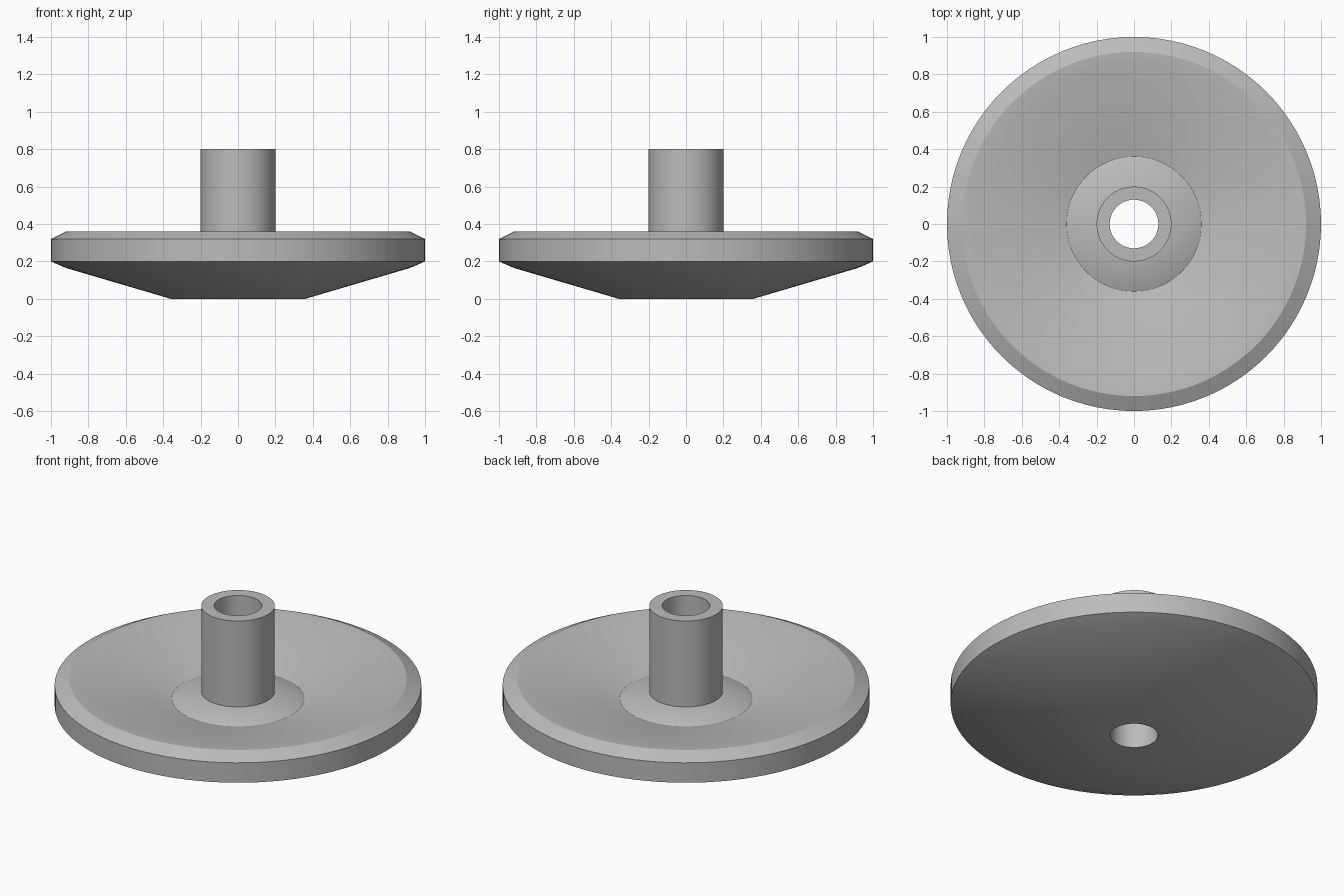
import bpy
import math

cube = bpy.data.objects.get("Cube")
if cube:
    bpy.data.objects.remove(cube, do_unlink=True)

SEGMENTS = 96

grey = bpy.data.materials.new("plain grey")
grey.use_nodes = True
colour = (0.5, 0.5, 0.5, 1)
grey.diffuse_color = colour
grey.node_tree.nodes["Principled BSDF"].inputs["Base Color"].default_value = colour


def lathe(name, profile):
    """Spin a closed (radius, height) profile around the z axis."""
    count = len(profile)
    verts, faces = [], []
    for s in range(SEGMENTS):
        a = 2 * math.pi * s / SEGMENTS
        verts += [(r * math.cos(a), r * math.sin(a), z) for r, z in profile]
        t = (s + 1) % SEGMENTS
        for i in range(count):
            j = (i + 1) % count
            faces.append((s * count + i, t * count + i, t * count + j, s * count + j))
    mesh = bpy.data.meshes.new(name)
    mesh.from_pydata(verts, [], faces)
    mesh.materials.append(grey)
    obj = bpy.data.objects.new(name, mesh)
    bpy.context.collection.objects.link(obj)
    bpy.ops.object.select_all(action="DESELECT")
    obj.select_set(True)
    bpy.context.view_layer.objects.active = obj
    bpy.ops.object.shade_smooth_by_angle(angle=math.radians(30))
    return obj


# Dished disc with a domed collar, a hollow stem and a through bore
underside = [(0.13, 0), (0.36, 0), (0.92, 0.165)]
rim = [(1, 0.2), (1, 0.32), (0.92, 0.36), (0.85, 0.355)]
collar = [(0.36, 0.24), (0.28, 0.272), (0.2, 0.283)]
stem = [(0.2, 0.8), (0.13, 0.8)]
lathe("dished_disc_with_stem", underside + rim + collar + stem)
